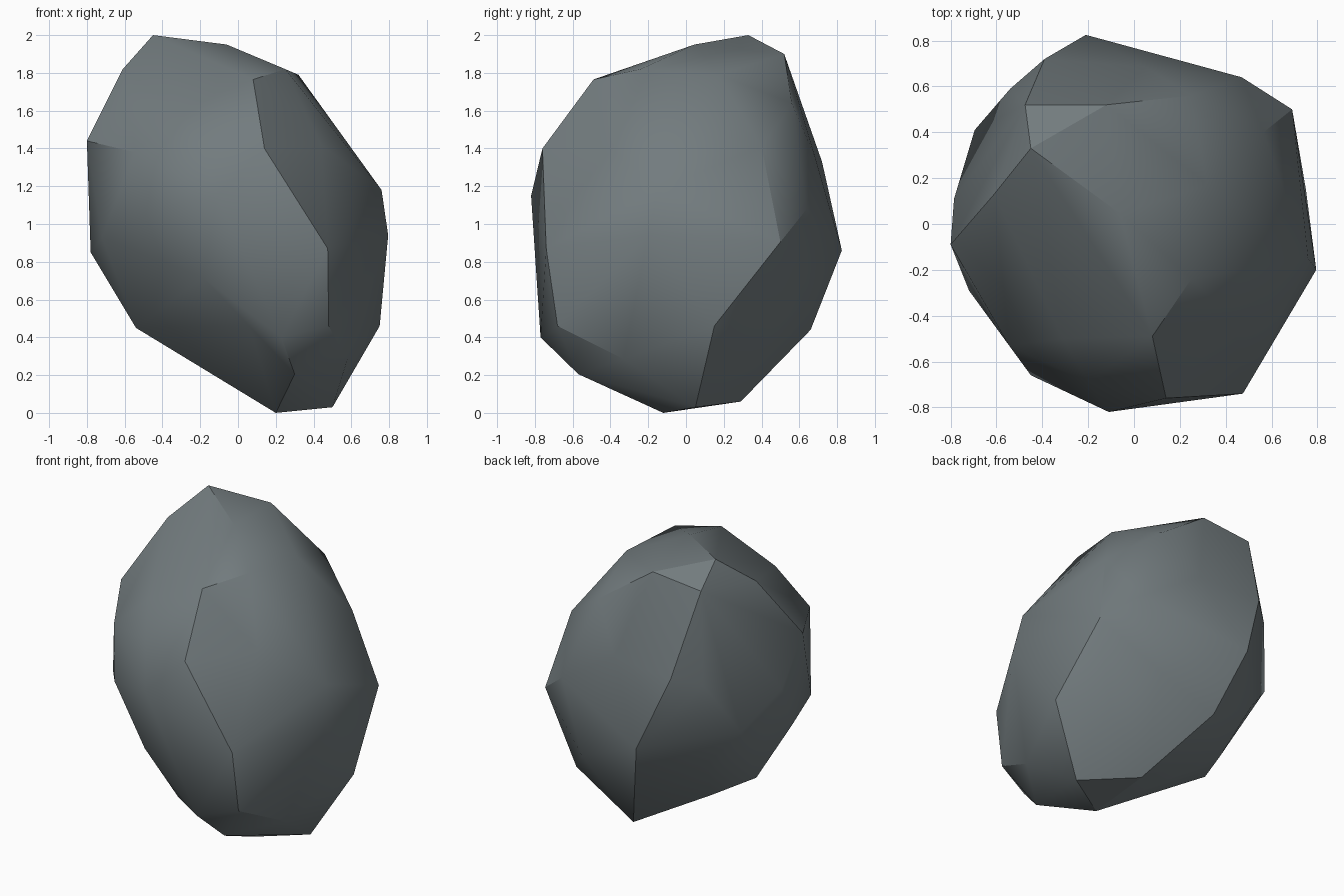
import bpy, bmesh, math

# Corner points of the chipped boulder, grouped by height
crown = [(-.45, .33, 2.0), (-.06, .045, 1.95), (-.475, .52, 1.865), (-.12, .52, 1.90),
         (.25, -.24, 1.82), (.32, .17, 1.79), (-.61, .13, 1.82), (.08, -.49, 1.765),
         (.25, .56, 1.64), (-.31, -.50, 1.60), (.44, .03, 1.615)]
shoulder = [(-.80, -.09, 1.44), (-.545, -.53, 1.38), (.565, .40, 1.41), (.14, -.76, 1.40),
            (-.39, .72, 1.33), (-.54, .59, 1.28), (.76, -.15, 1.18), (-.11, -.82, 1.15),
            (-.45, -.66, 1.07), (.47, .64, 1.08), (-.785, .11, 1.14), (.44, -.42, 1.42),
            (-.20, -.69, 1.42), (.05, .685, 1.35)]
girdle = [(.795, -.20, .94), (.475, -.74, .87), (.69, .50, .905), (-.21, .825, .86),
          (-.695, .41, .94), (-.72, -.29, .93), (-.78, 0, .85), (-.185, -.72, .716),
          (-.51, .50, .72)]
base = [(.48, -.68, .46), (.23, -.77, .40), (.75, .15, .46), (-.08, .66, .44),
        (-.54, .03, .45), (-.41, .32, .41), (.06, -.72, .46), (.53, .40, .38),
        (.58, -.33, .285), (.30, -.57, .205), (.185, .29, .06), (.50, .05, .03),
        (.20, -.12, 0), (.32, .64, .60)]

# Wrap the points in a faceted skin
bm = bmesh.new()
for p in crown + shoulder + girdle + base:
    bm.verts.new(p)
bmesh.ops.convex_hull(bm, input=bm.verts[:])
loose = [v for v in bm.verts if not v.link_faces]
bmesh.ops.delete(bm, geom=loose, context='VERTS')
bmesh.ops.recalc_face_normals(bm, faces=bm.faces[:])

mesh = bpy.data.meshes.new("boulder")
bm.to_mesh(mesh)
bm.free()
rock = bpy.data.objects.new("boulder", mesh)
bpy.context.collection.objects.link(rock)

# Single slate grey stone colour
stone = bpy.data.materials.new("slate grey stone")
stone.diffuse_color = (0.17, 0.2, 0.21, 1)
mesh.materials.append(stone)

# Soft shading with crisp chipped edges
bpy.context.view_layer.objects.active = rock
rock.select_set(True)
bpy.ops.object.shade_smooth_by_angle(angle=math.radians(30))
